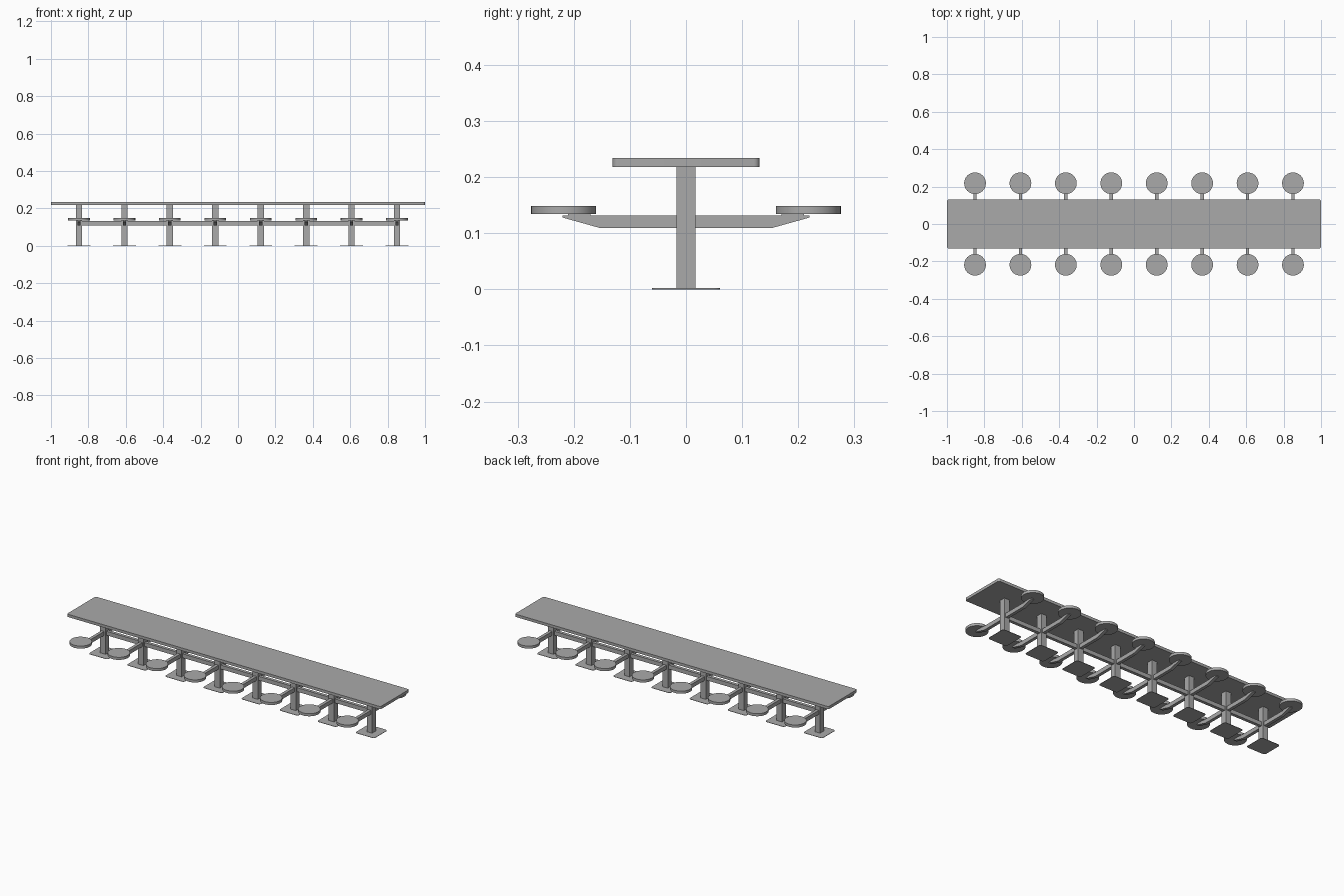
import bpy, bmesh
from math import cos, sin, pi

cube = bpy.data.objects.get("Cube")
if cube:
    bpy.data.objects.remove(cube, do_unlink=True)

grey = bpy.data.materials.new("grey metal")
grey.use_nodes = True
COLOUR = (0.4, 0.4, 0.4, 1)
grey.diffuse_color = COLOUR
grey.node_tree.nodes["Principled BSDF"].inputs["Base Color"].default_value = COLOUR


def extrude(name, outline, depth):
    """Solid made by extruding a planar outline along a vector."""
    bm = bmesh.new()
    face = bm.faces.new([bm.verts.new(p) for p in outline])
    new = bmesh.ops.extrude_face_region(bm, geom=[face], use_keep_orig=True)["geom"]
    bmesh.ops.translate(bm, vec=depth, verts=[g for g in new if isinstance(g, bmesh.types.BMVert)])
    bmesh.ops.recalc_face_normals(bm, faces=bm.faces)
    mesh = bpy.data.meshes.new(name)
    bm.to_mesh(mesh)
    bm.free()
    mesh.materials.append(grey)
    obj = bpy.data.objects.new(name, mesh)
    bpy.context.collection.objects.link(obj)
    return obj


def slab(name, x, y, hx, hy, z0, z1, radius=0, steps=4):
    """Upright block, with rounded vertical corners when radius is set."""
    pts = []
    for k, (sx, sy) in enumerate([(1, 1), (-1, 1), (-1, -1), (1, -1)]):
        for i in range(steps + 1 if radius else 1):
            a = (k + i / steps) * pi / 2
            pts.append((x + sx * (hx - radius) + radius * cos(a),
                        y + sy * (hy - radius) + radius * sin(a), z0))
    return extrude(name, pts, (0, 0, z1 - z0))


def smooth(obj):
    bpy.ops.object.select_all(action="DESELECT")
    obj.select_set(True)
    bpy.context.view_layer.objects.active = obj
    bpy.ops.object.shade_smooth_by_angle()


# Long table top and the beam that joins the posts
smooth(slab("table_top", 0, 0, 1, 0.131, 0.218, 0.234, 0.01))
slab("long_beam", 0, 0, 0.85, 0.009, 0.109, 0.132)

ARM = [(0, 0.109), (0.152, 0.109), (0.22, 0.128), (0.22, 0.132), (0, 0.132)]
SEAT_R, SEAT_Y = 0.058, 0.218

for i in range(8):
    x = -0.85 + i * 1.7 / 7
    n = i + 1
    # Post on its foot plate
    slab(f"post_{n}", x, 0, 0.017, 0.017, 0.002, 0.218)
    smooth(slab(f"foot_plate_{n}", x, 0, 0.061, 0.061, 0, 0.002, 0.012))
    # Tapered arm and round seat on each side
    for side, s in (("front", -1), ("back", 1)):
        extrude(f"{side}_arm_{n}", [(x - 0.009, s * y, z) for y, z in ARM], (0.018, 0, 0))
        ring = [(x + SEAT_R * cos(a * pi / 20), s * SEAT_Y + SEAT_R * sin(a * pi / 20), 0.134)
                for a in range(40)]
        smooth(extrude(f"{side}_seat_{n}", ring, (0, 0, 0.015)))
        # Small pad between arm and seat
        slab(f"{side}_seat_pad_{n}", x, s * 0.19, 0.009, 0.02, 0.131, 0.135)
